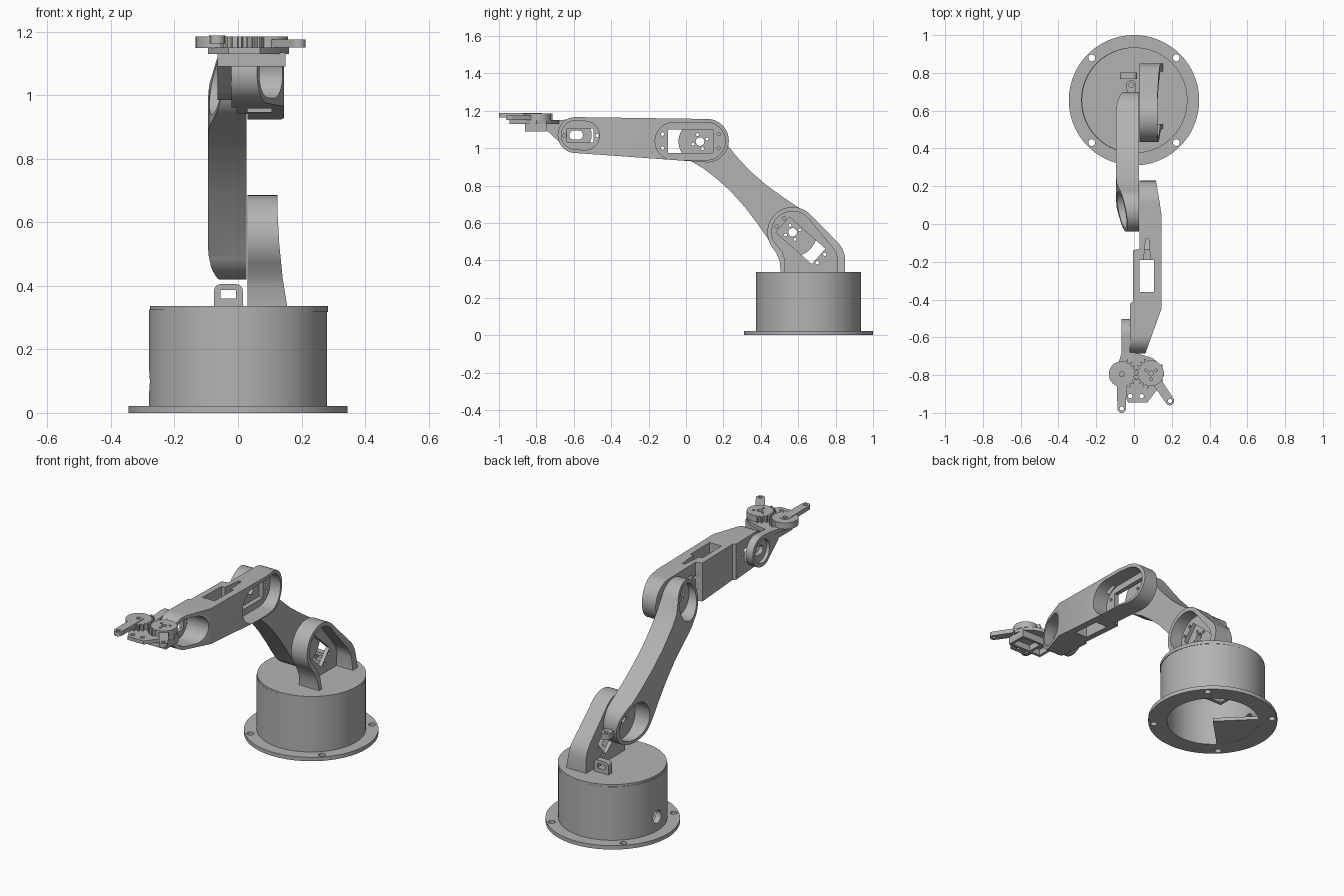
import bpy, bmesh, math
from mathutils import Vector, geometry

if "Cube" in bpy.data.objects:
    bpy.data.objects.remove(bpy.data.objects["Cube"])

grey = bpy.data.materials.new("light grey plastic")
grey.use_nodes = True
grey.diffuse_color = (0.45, 0.45, 0.45, 1)
grey.node_tree.nodes["Principled BSDF"].inputs["Base Color"].default_value = grey.diffuse_color

# Frames: origin, first and second profile axis, extrusion axis
O, X, Y, Z = Vector(), Vector((1, 0, 0)), Vector((0, 1, 0)), Vector((0, 0, 1))
SIDE, PLAN, FRONT = (O, Y, Z, X), (O, X, Y, Z), (O, X, Z, Y)
parts = []


def arc(c, r, a0=0, a1=360, n=48):
    steps = n if a1 - a0 < 360 else n - 1
    end = a1 if a1 - a0 < 360 else a1 - 360 / n
    angles = [math.radians(a0 + (end - a0) * i / steps) for i in range(steps + 1)]
    return [(c[0] + r * math.cos(a), c[1] + r * math.sin(a)) for a in angles]


def hull(*groups):
    pts = [Vector(p) for g in groups for p in g]
    return [tuple(pts[i]) for i in geometry.convex_hull_2d(pts)]


def rect(x0, x1, y0, y1):
    return [(x0, y0), (x1, y0), (x1, y1), (x0, y1)]


def prism(name, pts, lo, hi, frame, part=True):
    o, a, b, n = frame
    bm = bmesh.new()
    face = bm.faces.new([bm.verts.new(o + a * p + b * q + n * lo) for p, q in pts])
    ext = bmesh.ops.extrude_face_region(bm, geom=[face])["geom"]
    bmesh.ops.translate(bm, verts=[v for v in ext if isinstance(v, bmesh.types.BMVert)], vec=n * (hi - lo))
    bmesh.ops.recalc_face_normals(bm, faces=bm.faces)
    me = bpy.data.meshes.new(name)
    bm.to_mesh(me)
    bm.free()
    me.materials.append(grey)
    obj = bpy.data.objects.new(name, me)
    bpy.context.scene.collection.objects.link(obj)
    if part:
        parts.append(obj)
    else:
        obj.hide_render = True
    return obj


def tool(pts, lo, hi, frame):
    return prism("cutter", pts, lo, hi, frame, False)


def hole(c, r, frame, lo=-3, hi=3):
    return tool(arc(c, r, n=24), lo, hi, frame)


def combine(obj, cutters, op="DIFFERENCE"):
    for c in cutters:
        m = obj.modifiers.new("cut", "BOOLEAN")
        m.operation, m.solver, m.object = op, "EXACT", c
    bpy.context.view_layer.update()
    dg = bpy.context.evaluated_depsgraph_get()
    me = bpy.data.meshes.new_from_object(obj.evaluated_get(dg))
    obj.modifiers.clear()
    obj.data = me
    for c in cutters:
        bpy.data.objects.remove(c)


# Base: flanged hollow drum with a lid
BC = (0, 0.655)
flange = prism("base_flange", arc(BC, 0.345, n=96), 0, 0.022, PLAN)
combine(flange, [tool(arc(BC, 0.245, n=96), -1, 1, PLAN)]
        + [hole(p, 0.018, PLAN) for p in arc(BC, 0.317, 45, 405, 4)])
drum = prism("base_drum", arc(BC, 0.28, n=96), 0.02, 0.325, PLAN)
combine(drum, [tool(arc(BC, 0.247, n=96), -1, 1, PLAN), hole((0.655, 0.1), 0.036, SIDE, -0.4, -0.1)])
lid = prism("base_lid", arc((0.003, 0.655), 0.28, n=96), 0.318, 0.337, PLAN)

# Base interior: cable compartment and motor frame
prism("compartment_floor", [BC] + arc(BC, 0.25, 135, 225, 24), 0.001, 0.02, PLAN)
mount = prism("base_motor_frame", rect(-0.11, 0.05, 0.59, 0.72), 0.17, 0.32, PLAN)
combine(mount, [tool(rect(-0.09, 0.03, 0.61, 0.70), -1, 1, PLAN),
                tool(rect(-0.07, 0.01, 0.2, 0.29), -1, 2, FRONT)])

# Cable tab on the lid
tab = prism("cable_tab", hull(arc((-0.055, 0.385), 0.02), arc((-0.005, 0.385), 0.02),
            rect(-0.075, 0.015, 0.33, 0.34)), 0.768, 0.802, FRONT)
combine(tab, [tool(rect(-0.055, -0.006, 0.36, 0.386), 0, 2, FRONT)])

# Shoulder bracket: flared shell with a motor opening
S = (0.57, 0.55)
bracket = prism("shoulder_bracket", arc(S, 0.135, 43, 215) + [(0.485, 0.435), (0.503, 0.39), (0.505, 0.33),
                (0.85, 0.33), (0.85, 0.42), (0.838, 0.46), (0.82, 0.487)], 0.03, 0.2, SIDE)
combine(bracket, [tool([(0, 0.3), (0.155, 0.3), (0.155, 0.335), (0.141, 0.42), (0.13, 0.53),
                        (0.125, 0.62), (0.125, 0.75), (0, 0.75)], 0, 2, FRONT)], "INTERSECT")
m = Vector((0, 0.193, -0.171)).normalized()
MOTOR = (Vector((0, 0.613, 0.506)), m, X.cross(m), X)
combine(bracket, [tool(arc(S, 0.112, 43, 205) + [(0.515, 0.445), (0.53, 0.4), (0.53, 0.3), (0.805, 0.3),
                       (0.81, 0.41), (0.8, 0.445), (0.785, 0.467)], 0.052, 1, SIDE),
                  tool(rect(-0.128, 0.128, -0.055, 0.055), 0, 1, MOTOR)]
        + [hole((a, b), 0.009, MOTOR, 0, 1) for a in (-0.145, 0.145) for b in (-0.03, 0.03)])

# Upper arm: waisted link with tapered cupped ends
E = (0.075, 1.035)
u = Vector((0, E[0] - S[0], E[1] - S[1]))
L = u.length
u.normalize()
v = X.cross(u)
o = Vector((0, S[0], S[1]))
waist = [(0.17, 0.098), (0.28, 0.082), (0.39, 0.075), (0.5, 0.08), (0.58, 0.09)]
outline = (arc((0, 0), 0.13, 70, 290) + [(a, -b) for a, b in waist]
           + arc((L, 0), 0.115, -110, 110) + waist[::-1])
arm = prism("upper_arm", outline, -0.095, 0.026, (o, u, v, X))
combine(arm, [tool([(-0.2, 0.1), (-0.2, -0.025), (-0.13, -0.045), (0.0, -0.084), (0.05, -0.093), (0.1, -0.0951),
                    (L - 0.16, -0.0951), (L - 0.1, -0.091), (L + 0.115, -0.035), (L + 0.2, -0.013),
                    (L + 0.2, 0.1)], -1, 1, (o, u, X, v))], "INTERSECT")
cups = []
for c, r in ((S, 0.11), (E, 0.097)):
    cups += [tool(arc(c, r), -1, -0.004, SIDE), hole(c, 0.023, SIDE)]
    cups += [hole(p, 0.008, SIDE) for p in arc(c, 0.04, 20, 380, 4)]
combine(arm, cups)

# Small cable hook at the rear of the arm
hook = prism("cable_hook", hull(arc((-0.015, 0.735), 0.026), rect(-0.035, 0.01, 0.68, 0.69)), 0.505, 0.54, PLAN)
combine(hook, [hole((-0.015, 0.735), 0.013, PLAN)])

# Forearm: hollow tapered body with motor pockets on the left
W = (-0.59, 1.07)
forearm = prism("forearm", hull(arc((0.113, 1.04), 0.116), arc(W, 0.096)), -0.1, 0.2, SIDE)
combine(forearm, [tool([(0.03, 0.3), (0.105, 0.3), (0.115, 0.235), (0.135, 0.12), (0.145, 0.05), (0.145, -0.45),
                        (0.055, -0.7), (-0.02, -0.7), (-0.02, -0.42), (-0.005, -0.41), (-0.005, -0.14),
                        (0.03, -0.13)], 0, 2, PLAN)], "INTERSECT")
screws = [(-0.125, 1.0), (-0.125, 1.075), (0.175, 1.0), (0.175, 1.075), (-0.65, 1.067), (-0.475, 1.067)]
combine(forearm, [
    tool(hull(arc((0.11, 1.037), 0.1), arc((-0.065, 1.037), 0.1)), 0.055, 1, SIDE),
    tool(rect(-0.095, 0.145, 0.975, 1.1), -1, 1, SIDE),
    tool(hull(arc(W, 0.077), arc((-0.54, 1.067), 0.077)), 0.005, 1, SIDE),
    tool(rect(-0.635, -0.495, 1.03, 1.106), -1, 1, SIDE),
    tool(rect(0.03, 0.105, -0.36, -0.19), 0, 2, PLAN),
    tool([(0.05, -0.2), (0.088, -0.2), (0.078, -0.08), (0.062, -0.08)], 1.11, 2, PLAN)]
    + [hole(p, 0.009, SIDE) for p in screws])

# Wrist plate carrying the gripper
wrist = prism("wrist_plate", hull(arc(W, 0.086), [(-0.745, 1.095), (-0.745, 1.14), (-0.68, 1.15)]),
              -0.065, -0.021, SIDE)
combine(wrist, [tool(hull(arc((-0.575, 1.07), 0.024), arc((-0.6, 1.07), 0.024)), -1, 1, SIDE),
                tool(arc(W, 0.066), -1, -0.045, SIDE)])

# Gripper base plate and motor box
plate = prism("gripper_plate", [(-0.065, -0.68), (0.0, -0.68), (0.1, -0.71), (0.145, -0.75), (0.16, -0.8),
              (0.12, -0.88), (0.07, -0.945), (-0.03, -0.945), (-0.06, -0.89), (-0.095, -0.82), (-0.09, -0.76)],
              1.13, 1.15, PLAN)
combine(plate, [hole((x, -0.912), 0.012, PLAN) for x in (-0.02, 0.04)])
box = prism("gripper_motor_box", rect(-0.065, 0.15, -0.86, -0.745), 1.09, 1.135, PLAN)
combine(box, [tool(rect(0.02, 0.135, -0.845, -0.76), 1, 1.125, PLAN),
              tool(rect(-0.05, 0.005, -0.845, -0.76), 1, 1.125, PLAN)])


# Gripper gears: toothed on the meshing side, each with a finger
def gear(side, c, facing, tip, z0, z1):
    pts = arc(c, 0.068, facing + 85, facing + 275, 30)
    teeth = 9
    for i in range(teeth):
        a = facing - 80 + 160 * (i + 0.5 * (side == "left")) / teeth
        for da, r in ((0, 0.067), (4, 0.083), (8, 0.083), (12, 0.067)):
            pts += arc(c, r, a + da, a + da, 1)[:1]
    wheel = prism(side + "_gear", pts, 1.148, 1.184, PLAN)
    finger = prism(side + "_finger", hull(arc(c, 0.026), arc(tip, 0.023)), z0, z1, PLAN)
    holes = [(c, 0.012)]
    if side == "left":
        holes = [(c, 0.014)] + [(p, 0.007) for p in arc(c, 0.032, 30, 390, 3)]
    for obj in (wheel, finger):
        combine(obj, [hole(p, r, PLAN) for p, r in holes + [(tip, 0.011)]])


gear("right", (-0.065, -0.795), 0, (-0.065, -0.977), 1.163, 1.187)
gear("left", (0.09, -0.79), 180, (0.19, -0.937), 1.15, 1.175)

# Smooth round surfaces while keeping edges sharp
for obj in parts:
    obj.data.shade_smooth()
    obj.data.set_sharp_from_angle(angle=math.radians(30))
